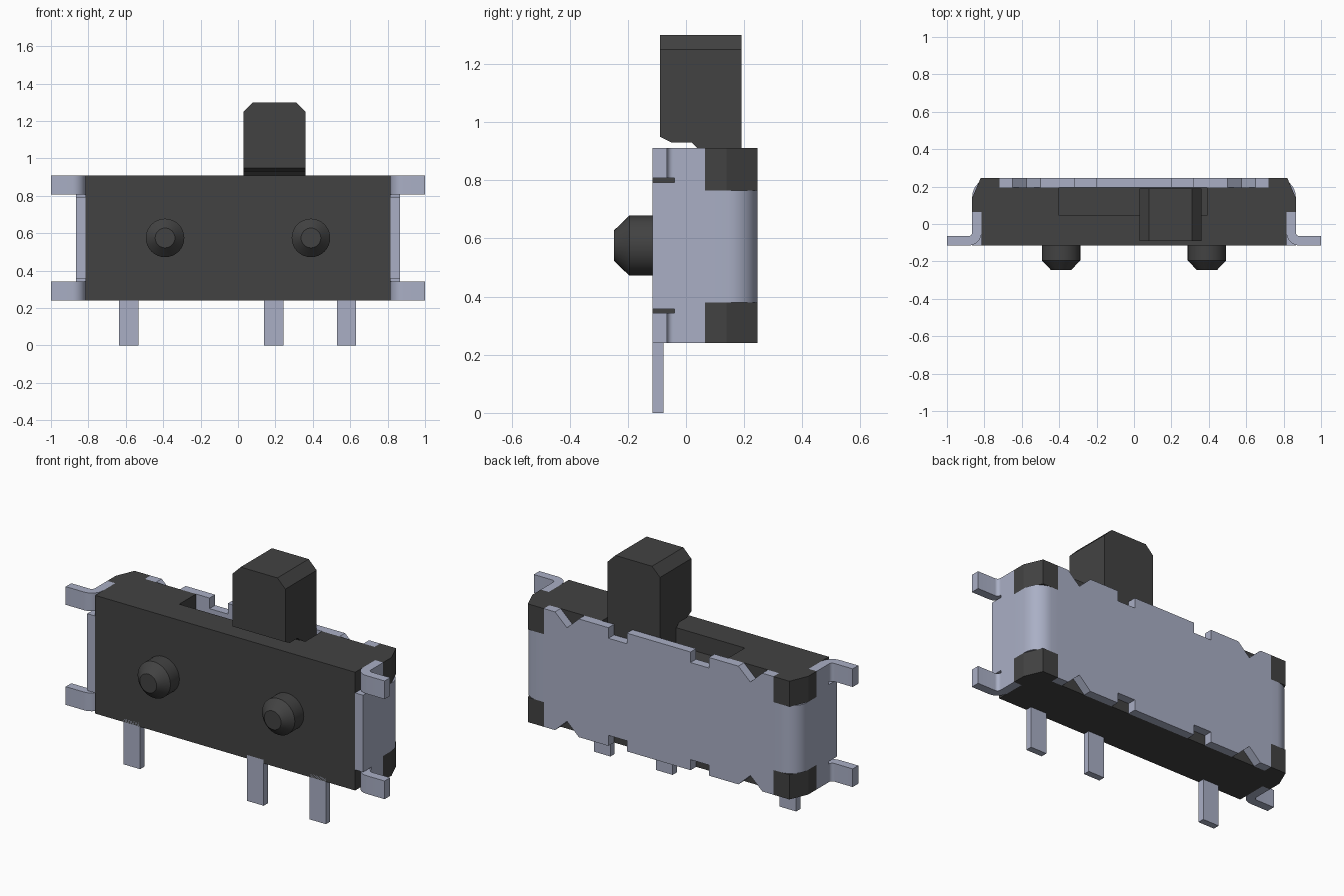
import bpy, bmesh
from math import sin, cos, pi, radians
from mathutils import Matrix

cube = bpy.data.objects.get("Cube")
if cube:
    bpy.data.objects.remove(cube, do_unlink=True)


def material(name, color):
    m = bpy.data.materials.new(name)
    m.use_nodes = True
    m.diffuse_color = (*color, 1)
    m.node_tree.nodes["Principled BSDF"].inputs["Base Color"].default_value = (*color, 1)
    return m


DARK = material("dark_plastic", (0.055, 0.055, 0.055))
METAL = material("plated_metal", (0.40, 0.43, 0.56))

# Main levels of the housing
BOTTOM, TOP, MID = 0.24, 0.91, 0.575
FRONT, BACK, INNER_BACK = -0.115, 0.245, 0.195
SIDE, OUTER = 0.815, 0.865


def add_object(name, bm, mat):
    bmesh.ops.recalc_face_normals(bm, faces=bm.faces)
    mesh = bpy.data.meshes.new(name)
    bm.to_mesh(mesh)
    bm.free()
    mesh.materials.append(mat)
    obj = bpy.data.objects.new(name, mesh)
    bpy.context.collection.objects.link(obj)
    return obj


def prism(name, points, axis, lo, hi, mat):
    """Extrude a 2D outline along the named axis."""
    place = {"x": lambda a, b: (lo, a, b),
             "y": lambda a, b: (a, lo, b),
             "z": lambda a, b: (a, b, lo)}[axis]
    bm = bmesh.new()
    face = bm.faces.new([bm.verts.new(place(a, b)) for a, b in points])
    out = bmesh.ops.extrude_face_region(bm, geom=[face])
    shift = [hi - lo if axis == k else 0 for k in "xyz"]
    bmesh.ops.translate(bm, vec=shift,
                        verts=[g for g in out["geom"] if isinstance(g, bmesh.types.BMVert)])
    return add_object(name, bm, mat)


def box(name, x, y, z, mat):
    return prism(name, [(x[0], y[0]), (x[1], y[0]), (x[1], y[1]), (x[0], y[1])], "z", *z, mat)


def arc(cx, cy, r, start, end, steps=8):
    angles = [radians(start + (end - start) * i / steps) for i in range(steps + 1)]
    return [(cx + r * cos(a), cy + r * sin(a)) for a in angles]


def smooth(obj):
    bpy.ops.object.select_all(action="DESELECT")
    obj.select_set(True)
    bpy.context.view_layer.objects.active = obj
    bpy.ops.object.shade_smooth_by_angle(angle=radians(30))


# Plastic housing with the slider recess cut into its top
body = box("housing", (-SIDE, SIDE), (FRONT, INNER_BACK), (BOTTOM, TOP), DARK)
cutter = box("recess_cutter", (-0.4, 0.39), (0.045, 0.3), (0.81, 1), DARK)
cut = body.modifiers.new("recess", "BOOLEAN")
cut.object = cutter
cut.solver = "EXACT"
bpy.context.view_layer.objects.active = body
bpy.ops.object.modifier_apply(modifier=cut.name)
bpy.data.objects.remove(cutter, do_unlink=True)

# Slider knob, with chamfered top and undercut front lip
profile = [(-0.09, 0.95), (-0.05, 0.93), (0.02, 0.93), (0.045, 0.905), (0.045, 0.81),
           (0.19, 0.81), (0.19, 1.3), (-0.09, 1.3)]
knob = prism("slider_knob", profile, "x", 0.03, 0.36, DARK)
bm = bmesh.new()
bm.from_mesh(knob.data)
edges = [e for e in bm.edges
         if all(v.co.z > 1.29 for v in e.verts) and abs(e.verts[0].co.x - e.verts[1].co.x) < 0.01]
edges = [e for e in edges if abs(e.verts[0].co.y - e.verts[1].co.y) > 0.1]
bmesh.ops.bevel(bm, geom=edges, offset=0.05, segments=1, affect="EDGES")
bm.to_mesh(knob.data)
bm.free()

# Locating pegs on the front
for side, x in (("right", -0.39), ("left", 0.39)):
    bm = bmesh.new()
    for r1, r2, y1, y2 in ((0.103, 0.103, FRONT, -0.195), (0.103, 0.053, -0.195, -0.247)):
        turn = Matrix.Translation((x, (y1 + y2) / 2, MID)) @ Matrix.Rotation(pi / 2, 4, "X")
        bmesh.ops.create_cone(bm, cap_ends=True, segments=32, radius1=r1, radius2=r2,
                              depth=y1 - y2, matrix=turn)
    inside = [f for f in bm.faces
              if len(f.verts) > 4 and abs(f.calc_center_median().y + 0.195) < 0.001]
    bmesh.ops.delete(bm, geom=inside, context="FACES")
    bmesh.ops.remove_doubles(bm, verts=bm.verts, dist=0.0001)
    smooth(add_object(side + "_locating_peg", bm, DARK))

# Terminal pins
for i, x in enumerate((-0.585, 0.19, 0.58)):
    box(f"terminal_pin_{i + 1}", (x - 0.052, x + 0.052), (FRONT, -0.077), (0, BOTTOM + 0.02), METAL)

# Notched back plate of the metal shell
half = [(0.72, TOP), (0.65, TOP), (0.575, 0.84), (0.5, TOP),
        (0.315, TOP), (0.315, 0.85), (0.2, 0.85), (0.2, TOP)]
upper = half + [(-x, z) for x, z in reversed(half)]
lower = [(x, 2 * MID - z) for x, z in reversed(upper)]
prism("shell_back_plate", upper + lower, "y", INNER_BACK, BACK, METAL)

# Side parts, made for both ends
wrap = ([(SIDE, 0.065), (OUTER, 0.065)] + arc(0.765, 0.145, 0.1, 0, 90)
        + [(0.72, BACK), (0.72, INNER_BACK)] + arc(0.765, 0.145, 0.05, 90, 0))
tab = ([(SIDE, -0.04)] + arc(0.885, -0.045, 0.07, 180, 270)
       + [(1, FRONT), (1, -0.065)] + arc(0.885, -0.045, 0.02, 270, 180) + [(OUTER, -0.04)])
corner = [(0.72, 0.065), (OUTER, 0.065), (OUTER, 0.14), (0.82, BACK), (0.72, BACK)]

for side, s in (("right", -1), ("left", 1)):
    def flip(points):
        return [(s * x, y) for x, y in points]

    smooth(prism(side + "_shell_wrap", flip(wrap), "z", 0.38, 0.765, METAL))
    box(side + "_shell_arm", (s * SIDE, s * OUTER), (-0.04, 0.065), (BOTTOM, TOP), METAL)
    box(side + "_shell_edge", (s * SIDE, s * OUTER), (FRONT, -0.04), (0.357, 0.793), METAL)
    for level, z0, z1, c0, c1 in (("lower", BOTTOM, 0.343, BOTTOM, 0.38),
                                  ("upper", 0.807, TOP, 0.765, TOP)):
        smooth(prism(f"{side}_{level}_mounting_tab", flip(tab), "z", z0, z1, METAL))
        prism(f"{side}_{level}_corner_block", flip(corner), "z", c0, c1, DARK)
